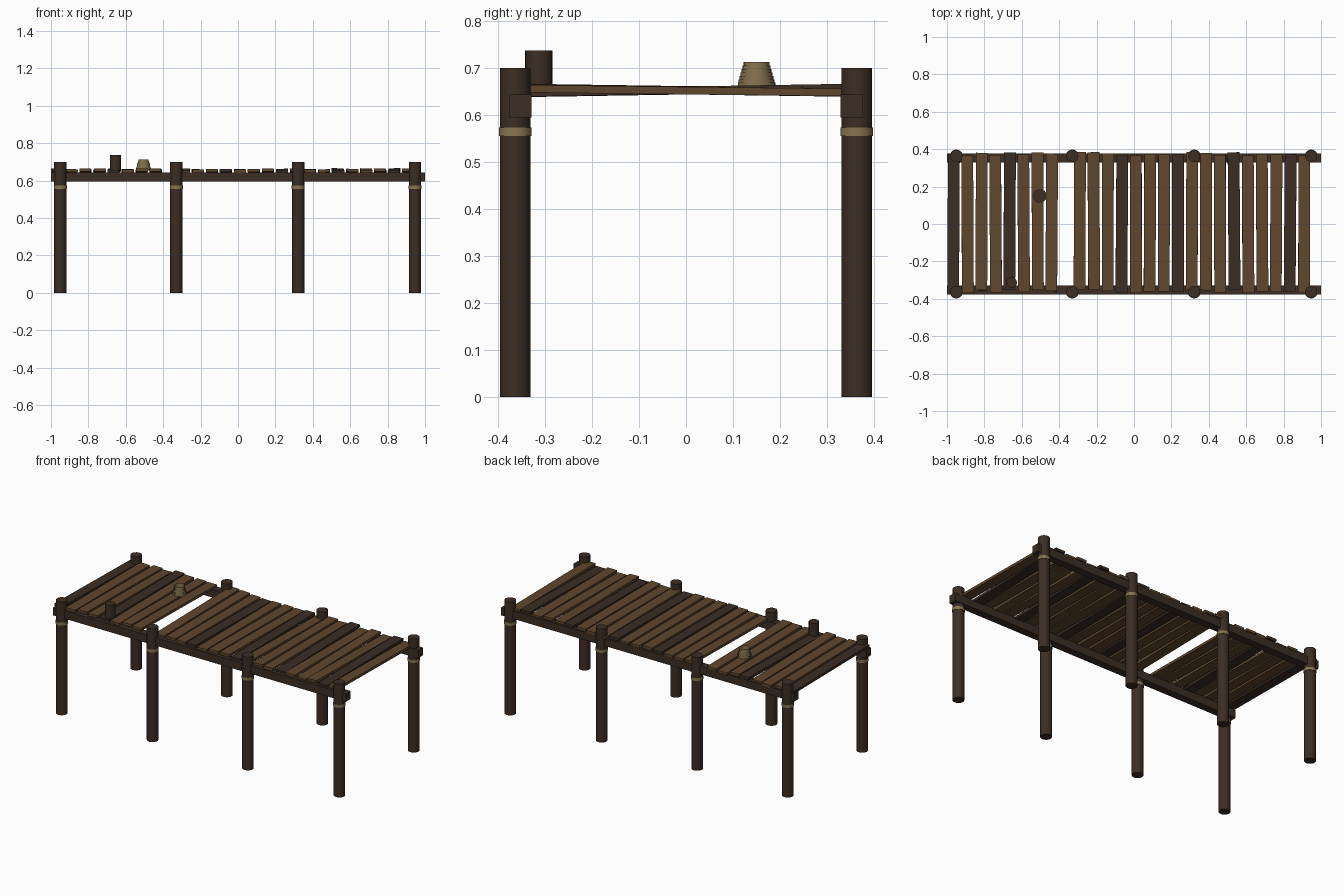
import bpy, bmesh, random
from mathutils import Matrix, Euler

random.seed(4)
cube = bpy.data.objects.get("Cube")
if cube:
    bpy.data.objects.remove(cube, do_unlink=True)


def material(name, rgb):
    m = bpy.data.materials.new(name)
    m.use_nodes = True
    m.diffuse_color = (*rgb, 1)
    m.node_tree.nodes["Principled BSDF"].inputs["Base Color"].default_value = (*rgb, 1)
    return m


dark = material("dark wood", (0.045, 0.027, 0.018))
brown = material("plank wood", (0.115, 0.062, 0.026))
rope = material("rope", (0.25, 0.18, 0.08))


def finish(name, bm, mat, smooth=False):
    mesh = bpy.data.meshes.new(name)
    bm.to_mesh(mesh)
    bm.free()
    obj = bpy.data.objects.new(name, mesh)
    bpy.context.collection.objects.link(obj)
    mesh.materials.append(mat)
    if smooth:
        bpy.ops.object.select_all(action="DESELECT")
        obj.select_set(True)
        bpy.context.view_layer.objects.active = obj
        bpy.ops.object.shade_smooth_by_angle()
    return obj


def box(name, center, size, mat, rot=(0, 0, 0)):
    bm = bmesh.new()
    bmesh.ops.create_cube(bm, size=1, matrix=Matrix.LocRotScale(None, None, size))
    obj = finish(name, bm, mat)
    obj.location, obj.rotation_euler = center, Euler(rot)
    return obj


def cylinder(name, x, y, z0, z1, radius, mat, caps=True):
    bm = bmesh.new()
    bmesh.ops.create_cone(bm, cap_ends=caps, segments=24, radius1=radius,
                          radius2=radius, depth=z1 - z0)
    obj = finish(name, bm, mat, True)
    obj.location = (x, y, (z0 + z1) / 2)
    return obj


# Posts with rope wraps, and the long side beams
for side, y in (("front", -0.363), ("back", 0.363)):
    for i, x in enumerate((-0.95, -0.33, 0.322, 0.947)):
        cylinder(f"{side}_post_{i}", x, y, 0, 0.70, 0.0325, dark)
        cylinder(f"{side}_rope_wrap_{i}", x, y, 0.555, 0.573, 0.0348, rope)
    box(f"{side}_beam", (0, y * 0.97, 0.619), (2, 0.048, 0.049), dark)

# Deck planks, slightly crooked, with one missing
for i in range(26):
    if i == 8:
        continue
    jitter = [random.uniform(-1, 1) for _ in range(4)]
    box(f"deck_plank_{i}",
        (-0.965 + i * 0.075, 0.008 + 0.01 * jitter[0], 0.652),
        (0.063, 0.735, 0.016), dark if i % 4 == 0 else brown,
        (0.018 * jitter[1], 0.03 * jitter[2], 0.008 * jitter[3]))

# Mooring bollard
cylinder("bollard", -0.655, -0.313, 0.65, 0.737, 0.029, dark)

# Coil of rope, stacked as open rings over a dark base
cylinder("coil_base", -0.505, 0.15, 0.655, 0.6615, 0.038, dark)
for k in range(7):
    z = 0.66 + k * 0.0073
    cylinder(f"rope_ring_{k}", -0.505, 0.15, z, z + 0.0083, 0.040 - k * 0.0021, rope, False)
